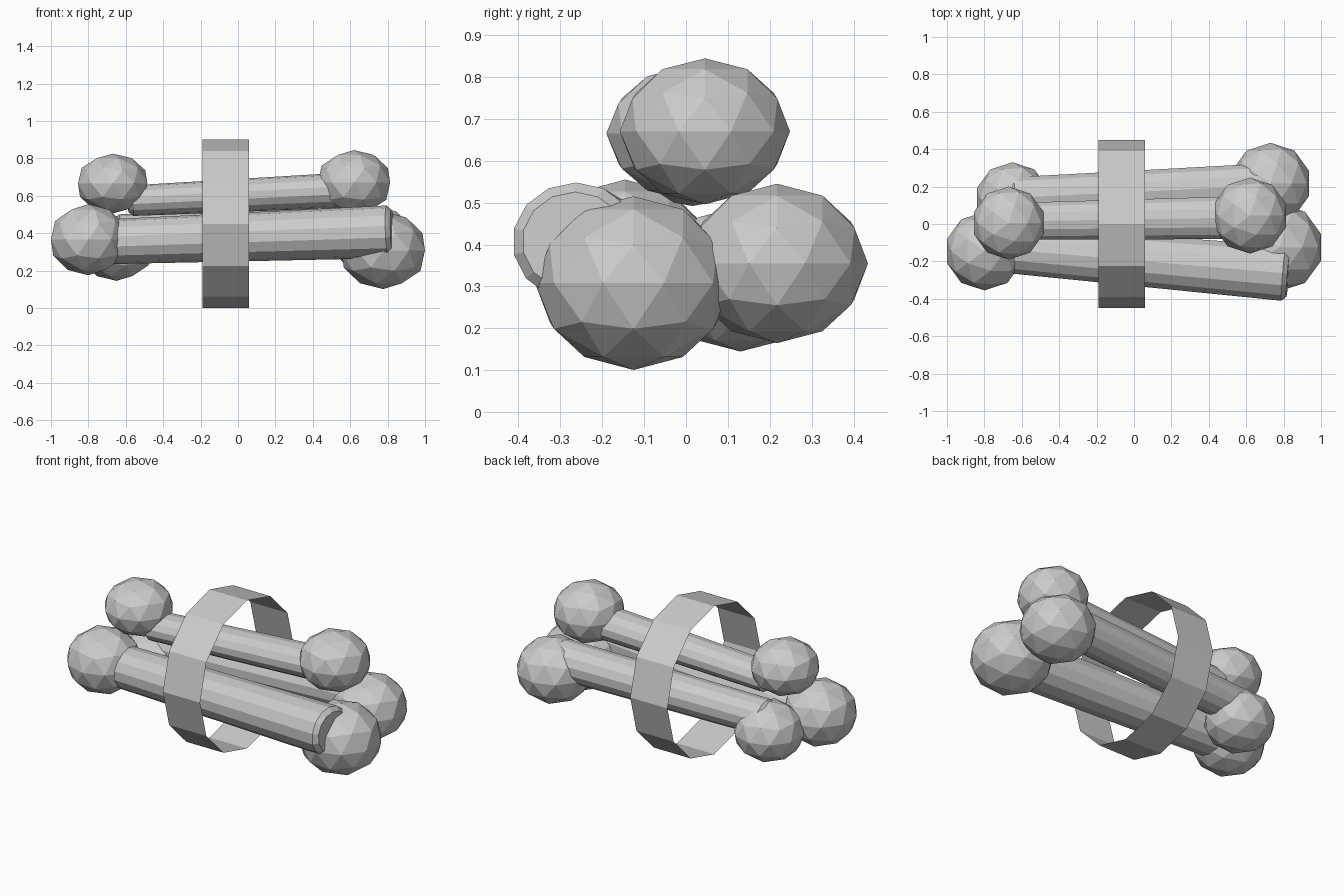
import bpy
import bmesh
from mathutils import Vector, Matrix

cube = bpy.data.objects.get("Cube")
if cube:
    bpy.data.objects.remove(cube, do_unlink=True)

# One plain grey for everything
grey = bpy.data.materials.new("plain grey")
grey.use_nodes = True
tone = (0.6, 0.6, 0.6, 1)
grey.diffuse_color = tone
grey.node_tree.nodes["Principled BSDF"].inputs["Base Color"].default_value = tone


def finish(name, bm):
    mesh = bpy.data.meshes.new(name)
    bm.to_mesh(mesh)
    bm.free()
    mesh.materials.append(grey)
    obj = bpy.data.objects.new(name, mesh)
    bpy.context.collection.objects.link(obj)
    return obj


def knob(name, centre, radius, height):
    """Faceted ball, slightly flattened."""
    bm = bmesh.new()
    bmesh.ops.create_icosphere(bm, subdivisions=2, radius=1)
    bmesh.ops.scale(bm, vec=(radius, radius, height), verts=bm.verts)
    bmesh.ops.translate(bm, vec=centre, verts=bm.verts)
    finish(name, bm)


def shaft(name, start, end, r_start, r_end, flatten):
    """Tapered faceted rod between two points with softened end rims."""
    a, b = Vector(start), Vector(end)
    axis = b - a
    bm = bmesh.new()
    bmesh.ops.create_cone(bm, cap_ends=True, segments=14, radius1=r_start,
                          radius2=r_end, depth=axis.length)
    rims = [e for e in bm.edges if any(len(f.verts) > 4 for f in e.link_faces)]
    bmesh.ops.bevel(bm, geom=rims, offset=0.025, segments=1, affect='EDGES')
    turn = axis.to_track_quat('Z', 'Y').to_matrix().to_4x4()
    bm.transform(Matrix.Translation((a + b) / 2)
                 @ Matrix.Diagonal((1, 1, flatten, 1)) @ turn)
    finish(name, bm)


# Three bones: a shaft with a knob at each end
knob("top_bone_right_knob", (-0.67, 0.005, 0.665), 0.195, 0.16)
knob("top_bone_left_knob", (0.62, 0.045, 0.67), 0.203, 0.174)
shaft("top_bone_shaft", (-0.59, 0.015, 0.565), (0.62, 0.035, 0.64), 0.102, 0.118, 0.8)

knob("front_bone_right_knob", (-0.80, -0.145, 0.365), 0.21, 0.19)
knob("front_bone_left_knob", (0.776, -0.125, 0.308), 0.235, 0.207)
shaft("front_bone_shaft", (-0.75, -0.13, 0.35), (0.825, -0.265, 0.41), 0.128, 0.152, 0.93)

knob("back_bone_right_knob", (-0.65, 0.13, 0.318), 0.2, 0.173)
knob("back_bone_left_knob", (0.73, 0.217, 0.355), 0.217, 0.19)
shaft("back_bone_shaft", (-0.66, 0.14, 0.395), (0.71, 0.205, 0.425), 0.112, 0.122, 0.93)

# Thin open band around the bundle
bm = bmesh.new()
bmesh.ops.create_cone(bm, cap_ends=False, segments=12, radius1=0.45,
                      radius2=0.45, depth=0.25)
bm.transform(Matrix.Translation((-0.065, 0, 0.45)) @ Matrix.Rotation(1.5707963, 4, 'Y'))
finish("band", bm)
